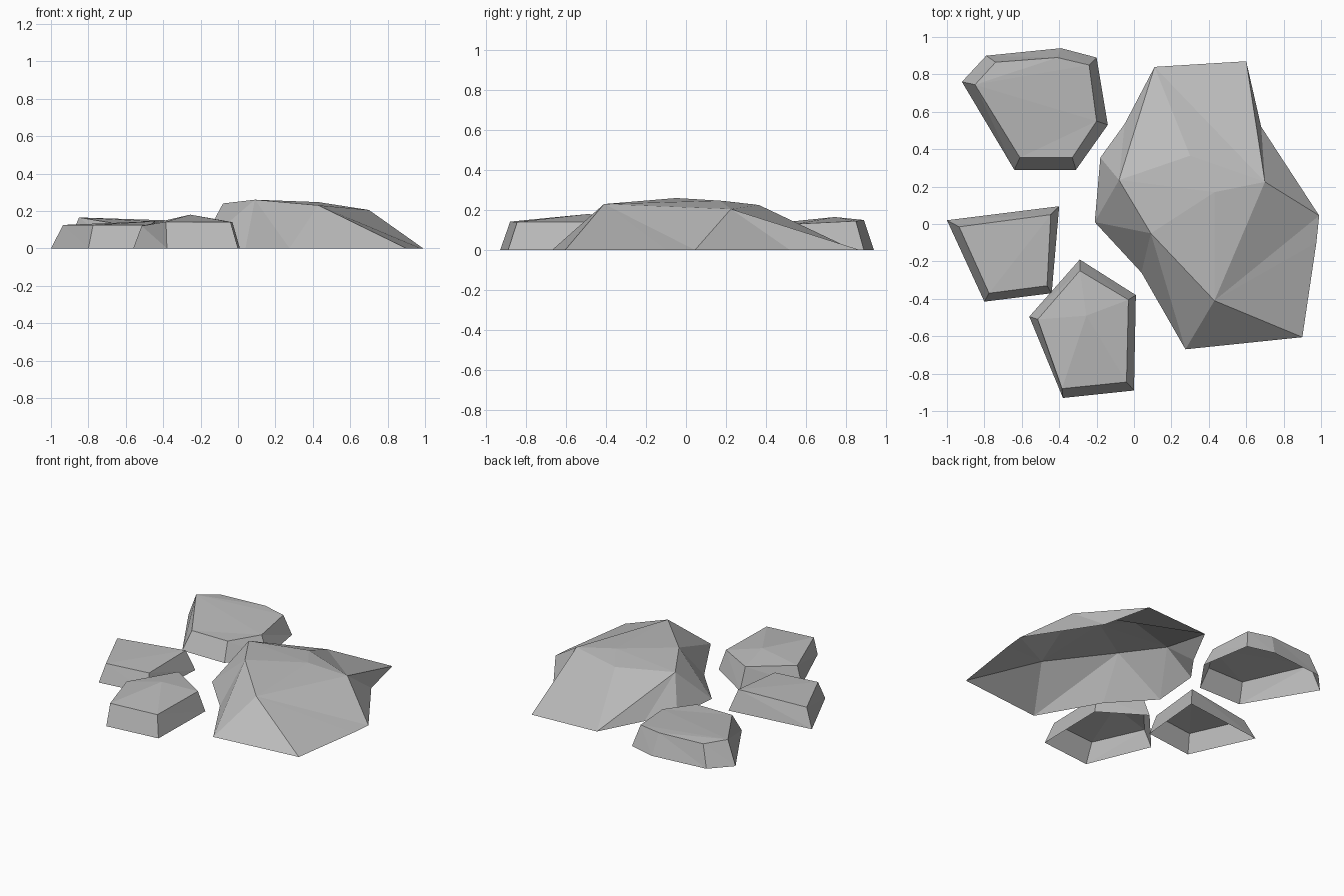
import bpy
import bmesh

cube = bpy.data.objects.get("Cube")
if cube:
    bpy.data.objects.remove(cube)

# One plain stone colour
stone = bpy.data.materials.new("stone_grey")
stone.use_nodes = True
grey = (0.5, 0.5, 0.5, 1)
stone.diffuse_color = grey
stone.node_tree.nodes["Principled BSDF"].inputs["Base Color"].default_value = grey


def build_rock(name, foot, crown, facets):
    """Open-bottomed faceted shell. Foot points on the ground are named A, B, C...
    and crown points a, b, c...; each facet is a word of point names."""
    bm = bmesh.new()
    points = {}
    for i, (x, y) in enumerate(foot):
        points[chr(ord("A") + i)] = bm.verts.new((x, y, 0))
    for i, co in enumerate(crown):
        points[chr(ord("a") + i)] = bm.verts.new(co)
    for word in facets.split():
        face = bm.faces.new([points[letter] for letter in word])
        face.normal_update()
        if face.normal.z < 0:
            face.normal_flip()
    mesh = bpy.data.meshes.new(name)
    bm.to_mesh(mesh)
    bm.free()
    mesh.materials.append(stone)
    bpy.context.collection.objects.link(bpy.data.objects.new(name, mesh))


def skirt(count):
    """Sloping wall facets joining each foot edge to the crown edge above it."""
    words = []
    for i in range(count):
        j = (i + 1) % count
        lower, upper = chr(ord("A") + i) + chr(ord("A") + j), chr(ord("a") + j) + chr(ord("a") + i)
        words += [lower + upper[0], lower[0] + upper]
    return " ".join(words) + " "


# Large ridged boulder
build_rock(
    "large_rock",
    [(-.21, .01), (-.18, .355), (-.05, .535), (.11, .84), (.6, .87), (.68, .52),
     (.99, .045), (.975, -.1), (.9, -.605), (.275, -.67), (.04, -.26)],
    [(-.08, .235, .24), (.09, -.05, .26), (.43, -.41, .23),
     (.7, .225, .205), (.3, .365, .225), (.43, .17, .247)],
    "ABa BCa CDa Dea Dde DEd EFd FGd dGc GHc HIc IJc Jbc JKb KAb Aba "
    "abf bcf cdf def eaf")

# Back rock with a tilted, creased top
build_rock(
    "back_rock",
    [(-.92, .76), (-.79, .9), (-.39, .94), (-.2, .89), (-.14, .53), (-.31, .29), (-.64, .29)],
    [(-.85, .745, .165), (-.74, .865, .15), (-.41, .89, .15), (-.24, .85, .145),
     (-.2, .55, .13), (-.33, .355, .125), (-.61, .355, .125)],
    skirt(7) + "abc acd ade aeg efg")

# Side rock with four walls
build_rock(
    "side_rock",
    [(-1, .02), (-.4, .095), (-.44, -.37), (-.8, -.415)],
    [(-.935, -.015, .125), (-.445, .05, .145), (-.465, -.33, .125), (-.775, -.37, .125)],
    skirt(4) + "abd bcd")

# Front rock with a low peak
build_rock(
    "front_rock",
    [(-.56, -.495), (-.29, -.19), (.01, -.38), (0, -.89), (-.38, -.93)],
    [(-.515, -.51, .12), (-.29, -.25, .15), (-.03, -.405, .14),
     (-.04, -.845, .14), (-.385, -.88, .142), (-.255, -.49, .18)],
    skirt(5) + "abf bcf cdf def eaf")
